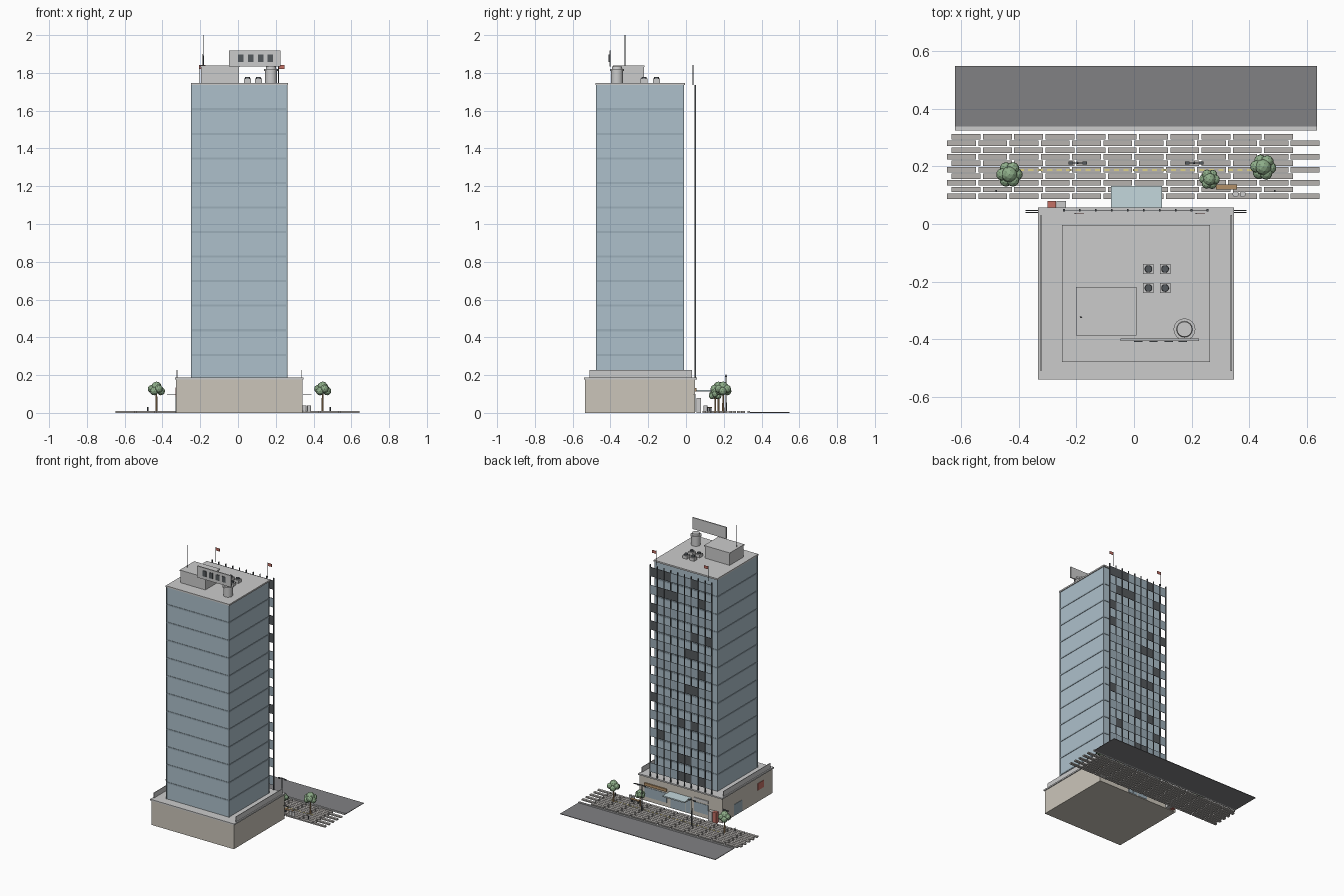
import bpy, bmesh, math, random
from mathutils import Matrix, Vector

if "Cube" in bpy.data.objects:
    bpy.data.objects.remove(bpy.data.objects["Cube"])
random.seed(4)

def mat(name, r, g, b):
    m = bpy.data.materials.new(name)
    m.diffuse_color = (r, g, b, 1)
    m.use_nodes = True
    m.node_tree.nodes["Principled BSDF"].inputs["Base Color"].default_value = m.diffuse_color
    return m

GLASS = mat("tower_glass", .42, .53, .60)
PANE = mat("pane_blue", .33, .42, .48)
DARK = mat("dark_metal", .09, .10, .11)
STONE = mat("podium_stone", .60, .56, .49)
ROAD = mat("asphalt", .22, .22, .23)
PAVE = mat("paving", .47, .45, .43)
RED = mat("red", .55, .16, .13)
WOOD = mat("wood", .45, .28, .14)
LEAF = mat("leaves", .27, .42, .25)
YELLOW = mat("yellow", .72, .63, .25)
CANOPY = mat("canopy_glass", .55, .68, .72)

def finish(name, bm, m=None):
    me = bpy.data.meshes.new(name)
    bm.to_mesh(me)
    bm.free()
    ob = bpy.data.objects.new(name, me)
    bpy.context.collection.objects.link(ob)
    if m:
        me.materials.append(m)
    return ob

def add_box(bm, x0, x1, y0, y1, z0, z1):
    c = Vector(((x0 + x1) / 2, (y0 + y1) / 2, (z0 + z1) / 2))
    s = Matrix.Diagonal((x1 - x0, y1 - y0, z1 - z0, 1))
    bmesh.ops.create_cube(bm, size=1, matrix=Matrix.Translation(c) @ s)

def boxes(name, dims, m=None):
    bm = bmesh.new()
    for d in dims:
        add_box(bm, *d)
    return finish(name, bm, m)

def rods(name, items, m=None, sides=16):
    # each item: x, y, z0, z1, bottom radius, top radius
    bm = bmesh.new()
    for x, y, z0, z1, r0, r1 in items:
        bmesh.ops.create_cone(bm, cap_ends=True, segments=sides, radius1=r0, radius2=r1,
                              depth=z1 - z0, matrix=Matrix.Translation((x, y, (z0 + z1) / 2)))
    ob = finish(name, bm, m)
    if sides > 8:
        bpy.context.view_layer.objects.active = ob
        ob.select_set(True)
        bpy.ops.object.shade_smooth_by_angle(angle=math.radians(35))
        ob.select_set(False)
    return ob

# Podium with roof slab and side parapets
boxes("podium", [(-.327, .341, -.535, .048, 0, .178)], STONE)
boxes("podium_roof_slab", [(-.333, .347, -.54, .057, .178, .188)])
boxes("podium_parapets", [(x - .002, x + .002, -.51, .031, .188, .226) for x in (-.323, .337)])

# Tower body, floor bands, corner trims and roof slab
FLOOR = .13
boxes("tower_body", [(-.246, .258, -.473, -.013, .185, 1.738)], GLASS)
boxes("floor_bands", [(-.249, .261, -.476, -.010, .302 + i * FLOOR, .313 + i * FLOOR)
                      for i in range(11)], PANE)
boxes("corner_trims", [(x - .003, x + .003, y - .003, y + .003, .188, 1.738)
                       for x in (-.246, .258) for y in (-.473, -.013)], PANE)
boxes("tower_roof_slab", [(-.25, .264, -.478, -.004, 1.736, 1.747)])

# Free-standing rear facade screen: fins and window panes per floor
FX0, FX1, BAYS = -.243, .255, 9
BW = (FX1 - FX0) / BAYS
boxes("facade_fins", [(FX0 + i * BW - .003, FX0 + i * BW + .003, .044, .052, .188, 1.737)
                      for i in range(BAYS + 1)], DARK)
light, dark = [], []
for f in range(12):
    z = .222 + f * FLOOR
    for b in range(BAYS):
        x = FX0 + b * BW
        (dark if random.random() < .2 else light).append((x, x + BW, .046, .049, z, z + .066))
boxes("facade_panes", light, PANE)
boxes("facade_dark_panes", dark, DARK)

# Roof plant room, antenna, fans, tank and billboard
boxes("plant_room", [(-.197, .004, -.383, -.223, 1.745, 1.832),
                     (-.201, .008, -.387, -.219, 1.832, 1.84)])
rods("antenna", [(-.184, -.323, 1.84, 2.0, .003, .002)], DARK, 8)
fans = [(x, y) for x in (.05, .108) for y in (-.156, -.222)]
boxes("fan_units", [(x - .018, x + .018, y - .018, y + .018, 1.745, 1.769) for x, y in fans])
rods("fan_rings", [(x, y, 1.769, 1.779, .013, .012) for x, y in fans], DARK)
rods("water_tank", [(.175, -.365, 1.747, 1.81, .032, .032),
                    (.175, -.365, 1.81, 1.82, .038, .038),
                    (.175, -.365, 1.82, 1.834, .028, .026)])
boxes("billboard", [(-.047, .226, -.405, -.397, 1.834, 1.918)])
boxes("billboard_panels", [(x, x + .029, -.409, -.405, 1.857, 1.898)
                           for x in (.0, .053, .106, .155)], DARK)

# Rooftop flags
rods("flag_poles", [(x, .037, 1.735, 1.843, .002, .002) for x in (-.205, .215)], DARK, 8)
boxes("flags", [(x, x + .032, .036, .038, 1.82, 1.841) for x in (-.205, .215)], RED)

# Rear entrance: canopy, doors, shop windows, awnings, side arms
boxes("entrance_canopy", [(-.08, .097, .048, .132, .112, .121)], CANOPY)
boxes("entrance_doors", [(x, x + .038, .048, .051, .005, .1)
                         for x in (-.072, -.031, .01, .051)], PANE)
boxes("shop_windows", [(-.215, -.1, .048, .051, .03, .1), (.12, .3, .048, .051, .03, .1)], PANE)
boxes("shop_awnings", [(.12, .3, .048, .056, .112, .132)], WOOD)
boxes("wall_panels", [(-.215, -.1, .048, .054, .112, .132)])
boxes("side_arms", [(x, x + .047, y, y + .003, .097, .101)
                    for x in (-.376, .343) for y in (.038, .045)], DARK)
boxes("side_door", [(-.33, -.326, -.18, -.085, .005, .085)], PANE)
boxes("side_sign", [(-.331, -.326, -.43, -.36, .085, .135)], RED)

# Vending machines
boxes("red_vending_machine", [(-.3, -.27, .055, .08, .0, .08)], RED)
boxes("grey_vending_machine", [(-.268, -.235, .055, .08, .0, .078)])

# Paving in two alternating courses, guide tiles, road and kerb
bricks = []
for r in range(10):
    x0, n = ((-.632, 11), (-.648, 12))[r % 2]
    y = .302 - r * .0228
    bricks += [(x0 + k * .1083, x0 + k * .1083 + .1, y - .0095, y + .0095, 0, .009)
               for k in range(n)]
boxes("paving_bricks", bricks, PAVE)
boxes("guide_tiles", [(-.4 + k * .033, -.382 + k * .033, .184, .191, .009, .0105)
                      for k in range(27)], YELLOW)
boxes("road", [(-.62, .635, .338, .547, 0, .004)], ROAD)
boxes("kerb", [(-.62, .635, .325, .338, 0, .009)])

# Trees with clustered crowns
for i, (x, y, s) in enumerate([(-.432, .172, 1), (.262, .155, .78), (.448, .197, 1)]):
    rods(f"tree_trunk_{i}", [(x, y, 0, .115 * s, .006 * s, .004 * s)], WOOD, 8)
    bm = bmesh.new()
    for k in range(7):
        a = k * math.tau / 6 + i
        d, z, r = (.024, .115 + .012 * (k % 2), .022) if k < 6 else (0, .138, .028)
        p = Vector((x + math.cos(a) * d * s, y + math.sin(a) * d * s, z * s))
        bmesh.ops.create_icosphere(bm, subdivisions=2, radius=r * s, matrix=Matrix.Translation(p))
    finish(f"tree_crown_{i}", bm, LEAF)

# Street lamps, bench, bins and bollards
rods("lamp_posts", [(x, .212, 0, .203, .004, .003) for x in (-.195, .209)], DARK, 8)
boxes("lamp_arms", [(x - .031, x + .031, .210, .214, .196, .2) for x in (-.195, .209)], DARK)
boxes("lamp_heads", [(x + o - .008, x + o + .008, .207, .217, .191, .197)
                     for x in (-.195, .209) for o in (-.024, .024)], DARK)
boxes("bench_seat", [(.285, .357, .119, .137, .027, .032)], WOOD)
boxes("bench_legs", [(x, x + .005, .121, .135, .0, .027) for x in (.293, .344)], DARK)
rods("litter_bins", [(x, .104, 0, .04, .0105, .0105) for x in (.352, .377)])
rods("bollards", [(x, .115, 0, .032, .0035, .0035) for x in (-.478, .488)], DARK, 8)
